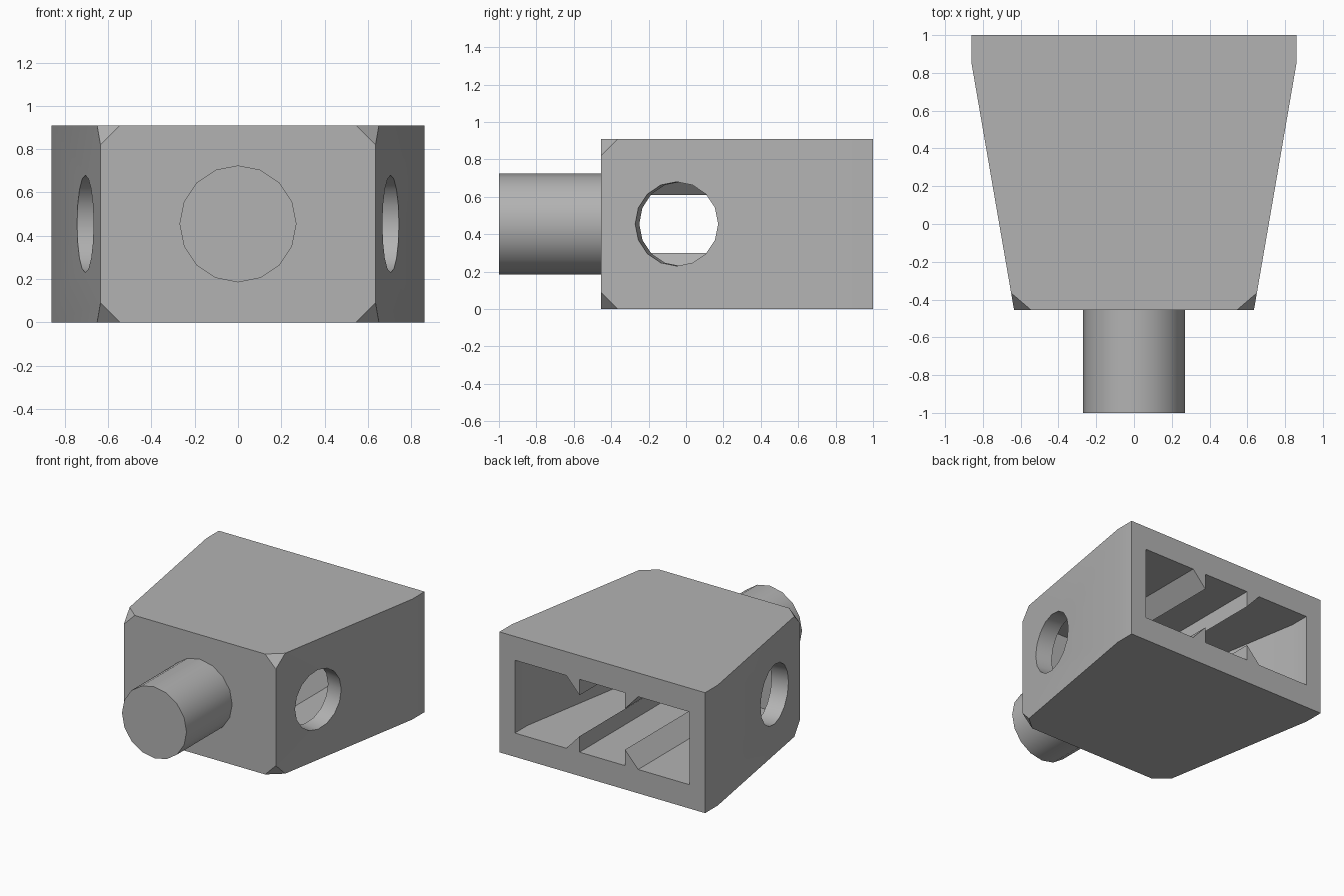
import bpy, bmesh, math
from mathutils import Vector, Matrix

old = bpy.data.objects.get("Cube")
if old:
    bpy.data.objects.remove(old, do_unlink=True)

HEIGHT, MID = 0.91, 0.455
BACK, KINK, FRONT = 1.0, 0.85, -0.455
WALL, CHAMFER = 0.13, 0.09
TAPER = 0.225 / (KINK - FRONT)

grey = bpy.data.materials.new("light grey")
grey.use_nodes = True
colour = (0.45, 0.45, 0.45, 1)
grey.diffuse_color = colour
grey.node_tree.nodes["Principled BSDF"].inputs["Base Color"].default_value = colour


def half_width(y):
    return 0.86 - max(0, KINK - y) * TAPER


def make_object(name, bm):
    bmesh.ops.recalc_face_normals(bm, faces=bm.faces)
    mesh = bpy.data.meshes.new(name)
    bm.to_mesh(mesh)
    bm.free()
    mesh.materials.append(grey)
    obj = bpy.data.objects.new(name, mesh)
    bpy.context.collection.objects.link(obj)
    return obj


def prism(points, shift):
    """Closed solid made by sweeping a flat outline along a vector."""
    bm = bmesh.new()
    face = bm.faces.new([bm.verts.new(p) for p in points])
    swept = bmesh.ops.extrude_face_region(bm, geom=[face])["geom"]
    verts = [v for v in swept if isinstance(v, bmesh.types.BMVert)]
    bmesh.ops.translate(bm, verts=verts, vec=shift)
    return bm


def tapered_block(front, back, inset, low, high):
    right = [(half_width(y) - inset, y, low) for y in (front, KINK, back)]
    left = [(-x, y, z) for x, y, z in reversed(right)]
    return prism(right + left, (0, 0, high - low))


def cylinder(radius, depth, direction, centre):
    bm = bmesh.new()
    turn = Vector(direction).to_track_quat("Z", "Y").to_matrix().to_4x4()
    bmesh.ops.create_cone(bm, cap_ends=True, segments=16, radius1=radius,
                          radius2=radius, depth=depth,
                          matrix=Matrix.Translation(centre) @ turn)
    return bm


def cut(target, cutter):
    mod = target.modifiers.new("cut", "BOOLEAN")
    mod.operation, mod.solver, mod.object = "DIFFERENCE", "EXACT", cutter
    bpy.context.view_layer.objects.active = target
    bpy.ops.object.modifier_apply(modifier=mod.name)
    bpy.data.objects.remove(cutter, do_unlink=True)


# Tapered body with its four front corners cut off
bm = tapered_block(FRONT, BACK, 0, 0, HEIGHT)
for sx in (-1, 1):
    for z, sz in ((0, -1), (HEIGHT, 1)):
        w = half_width(FRONT)
        a = Vector((sx * (w - CHAMFER), FRONT, z))
        b = Vector((sx * w, FRONT, z - sz * CHAMFER))
        c = Vector((sx * half_width(FRONT + CHAMFER), FRONT + CHAMFER, z))
        normal = (b - a).cross(c - a)
        if normal.dot(Vector((sx * w, FRONT, z)) - a) < 0:
            normal.negate()
        result = bmesh.ops.bisect_plane(bm, geom=bm.verts[:] + bm.edges[:] + bm.faces[:],
                                        plane_co=a, plane_no=normal, clear_outer=True)
        edges = [e for e in result["geom_cut"] if isinstance(e, bmesh.types.BMEdge)]
        bmesh.ops.holes_fill(bm, edges=edges)
body = make_object("body", bm)

# Rear cavity, and side holes drilled square to the sloping walls
cavity_front, floor, ceiling = -0.3, 0.18, 0.73
cut(body, make_object("cavity_cutter",
                      tapered_block(cavity_front, BACK + 0.05, WALL, floor, ceiling)))
for side in (-1, 1):
    centre = (side * half_width(-0.05), -0.05, MID)
    cut(body, make_object("hole_cutter", cylinder(0.225, 0.4, (side, -TAPER, 0), centre)))

# Round peg on the front
peg = make_object("peg", cylinder(0.27, 0.56, (0, 1, 0), (0, -0.72, MID)))

# Wedge ribs along the cavity floor and ceiling
for side, word in ((1, "left"), (-1, "right")):
    for base, tip, level in ((floor, 0.3, "lower"), (ceiling, 0.61, "upper")):
        outline = [(side * 0.19, cavity_front, base), (side * 0.3, cavity_front, base),
                   (side * 0.19, cavity_front, tip)]
        make_object(f"{level}_{word}_rib", prism(outline, (0, BACK - cavity_front, 0)))

# Smooth the round surfaces and keep the sharp edges
bpy.ops.object.select_all(action="DESELECT")
for obj in (body, peg):
    obj.select_set(True)
bpy.context.view_layer.objects.active = body
bpy.ops.object.shade_smooth_by_angle(angle=math.radians(30))
